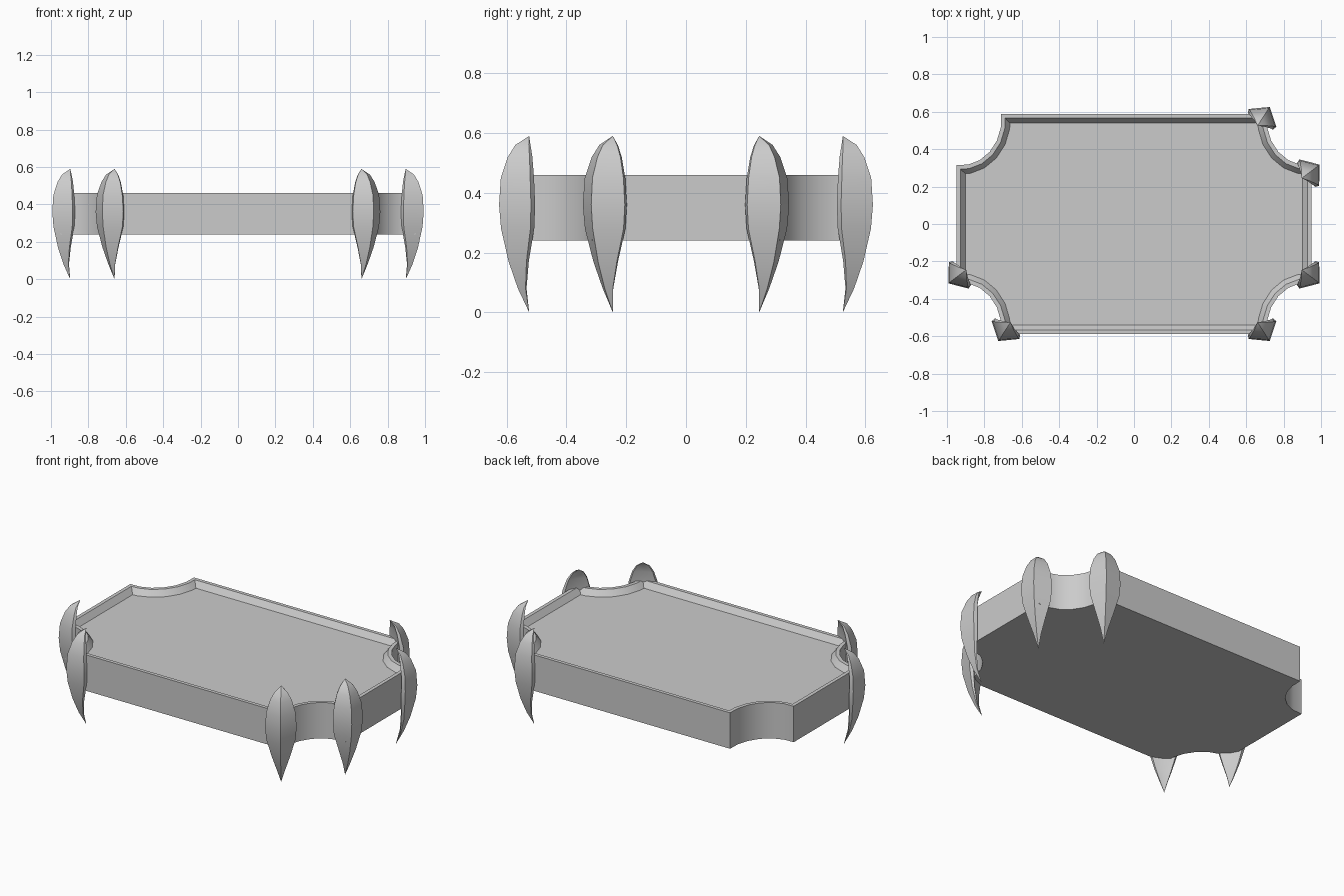
import bpy, bmesh, math

if "Cube" in bpy.data.objects:
    bpy.data.objects.remove(bpy.data.objects["Cube"])

CX, CY = 0.95, 0.588        # tray half sizes
RX, RY = 0.24, 0.273        # scooped corner radii
Z0, Z1 = 0.24, 0.46


def finish(bm, name, angle):
    bmesh.ops.recalc_face_normals(bm, faces=bm.faces)
    me = bpy.data.meshes.new(name)
    bm.to_mesh(me)
    bm.free()
    ob = bpy.data.objects.new(name, me)
    bpy.context.collection.objects.link(ob)
    bpy.ops.object.select_all(action='DESELECT')
    ob.select_set(True)
    bpy.context.view_layer.objects.active = ob
    bpy.ops.object.shade_smooth_by_angle(angle=math.radians(angle))
    return ob


# Tray: rectangle with concave corners, raised rim and sunken floor
def outline():
    pts = []
    n = 6
    for sx, sy in ((1, 1), (-1, 1), (-1, -1), (1, -1)):
        arc = []
        for i in range(n + 1):
            a = math.pi / 2 * i / n
            k = 1 + 0.05 * math.sin(2 * a)
            arc.append((sx * (CX - RX * k * math.sin(a)),
                        sy * (CY - RY * k * math.cos(a))))
        pts += arc if sx * sy > 0 else arc[::-1]
    return pts


bm = bmesh.new()
base = bm.faces.new([bm.verts.new((x, y, Z0)) for x, y in outline()])
ext = bmesh.ops.extrude_face_region(bm, geom=[base], use_keep_orig=True)
for v in ext['geom']:
    if isinstance(v, bmesh.types.BMVert):
        v.co.z = Z1
bmesh.ops.recalc_face_normals(bm, faces=bm.faces)
top = max(bm.faces, key=lambda f: f.calc_center_median().z)
bmesh.ops.inset_region(bm, faces=[top], thickness=0.022, use_even_offset=True)
bmesh.ops.inset_region(bm, faces=[top], thickness=0.026, use_even_offset=True)
for v in top.verts:
    v.co.z = Z1 - 0.035
finish(bm, "tray", 35)


# Claw: curved fang, rows of (height, width factor, ridge offset)
ROWS = [(0.08, 0.24, 0.045), (0.17, 0.56, 0.082), (0.28, 0.92, 0.112),
        (0.36, 1.0, 0.12), (0.45, 0.92, 0.113), (0.52, 0.68, 0.085),
        (0.56, 0.42, 0.055)]


def claw(name, x, y, deg, sx, sy):
    a = math.radians(deg)
    bm = bmesh.new()

    def vert(u, v, z):
        return bm.verts.new((sx * (x + u * math.cos(a) - v * math.sin(a)),
                             sy * (y + u * math.sin(a) + v * math.cos(a)), z))

    rings = []
    for z, w, r in ROWS:
        sec = [(r, 0), (r - 0.07 * w, 0.088 * w), (r - 0.092 * w, 0.08 * w),
               (r - 0.08 * w, 0), (r - 0.092 * w, -0.08 * w), (r - 0.07 * w, -0.088 * w)]
        rings.append([vert(u, v, z) for u, v in sec])
    low, high = vert(0, 0, 0), vert(0, 0, 0.59)
    for i in range(6):
        j = (i + 1) % 6
        for p, q in zip(rings, rings[1:]):
            bm.faces.new((p[i], p[j], q[j], q[i]))
        bm.faces.new((low, rings[0][j], rings[0][i]))
        bm.faces.new((high, rings[-1][i], rings[-1][j]))
    finish(bm, name, 30)


# Claw pairs on three corners; the back left corner stays bare
for label, sx, sy in (("front_right", 1, -1), ("front_left", -1, -1), ("back_right", 1, 1)):
    claw(label + "_claw_long_side", 0.66, 0.525, 57, sx, sy)
    claw(label + "_claw_short_side", 0.897, 0.245, 37, sx, sy)
